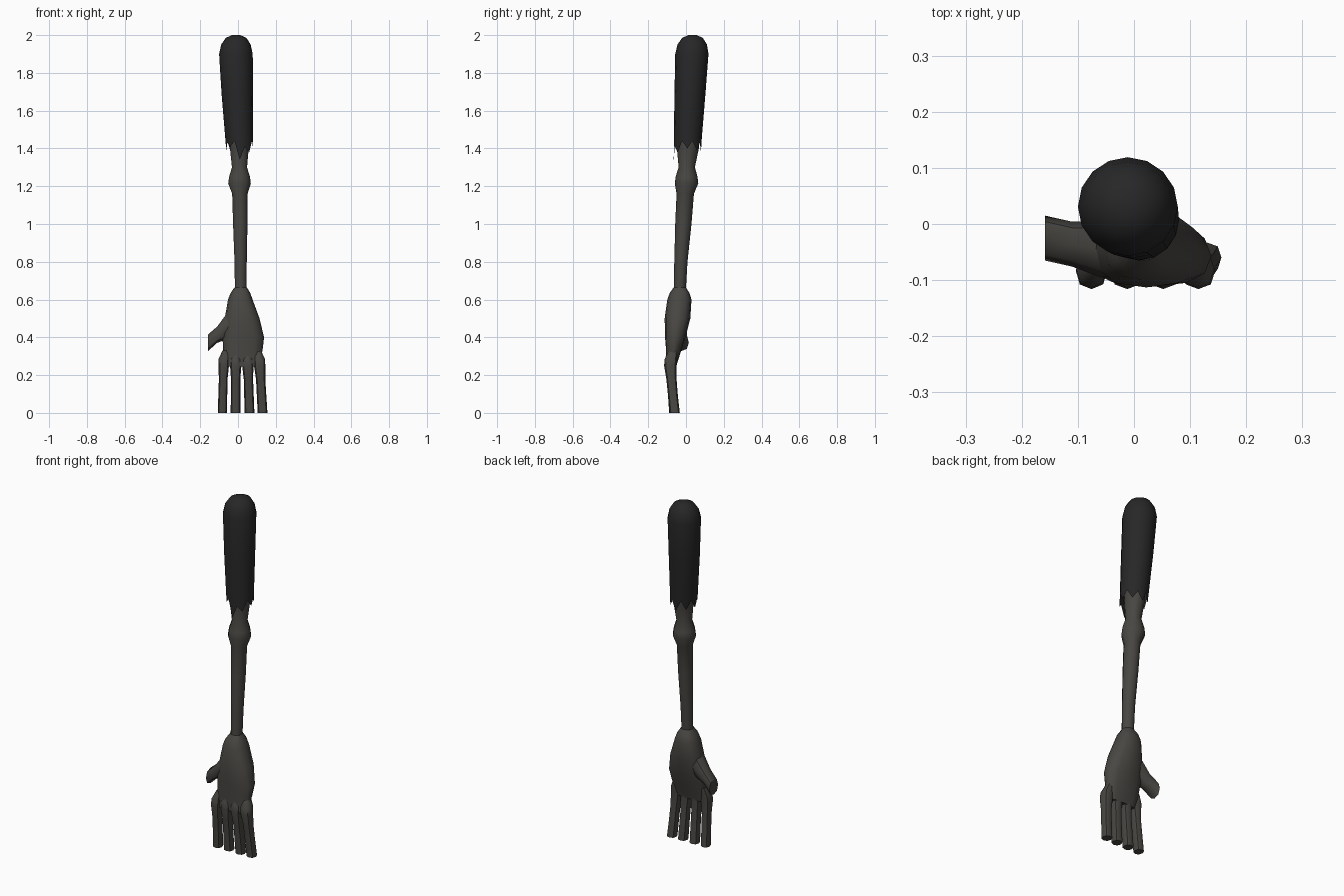
import bpy, bmesh, math


def material(name, rgb):
    m = bpy.data.materials.new(name)
    m.diffuse_color = (*rgb, 1)
    return m


SKIN = material("dark_skin", (0.065, 0.062, 0.055))
CLOTH = material("black_cloth", (0.02, 0.02, 0.021))


def loft(name, rings, sides, mat, axis="z", cap_start=True, cap_end=True,
         power=1.0, ragged=None, angle=50):
    """Skin elliptical rings (cx, cy, cz, half width, half depth)."""
    bm = bmesh.new()
    loops = []
    for r, (cx, cy, cz, a, b) in enumerate(rings):
        loop = []
        for i in range(sides):
            t = 2 * math.pi * i / sides - math.pi / 2
            c, s = math.cos(t), math.sin(t)
            u = a * math.copysign(abs(c) ** power, c)
            v = b * math.copysign(abs(s) ** power, s)
            if axis == "z":
                dz = ragged[i % len(ragged)] if ragged and r == len(rings) - 1 else 0
                p = (cx + u, cy + v, cz + dz)
            else:
                p = (cx, cy + u, cz + v)
            loop.append(bm.verts.new(p))
        loops.append(loop)
    for p, q in zip(loops, loops[1:]):
        for i in range(sides):
            j = (i + 1) % sides
            bm.faces.new((p[i], p[j], q[j], q[i]))
    if cap_start:
        bm.faces.new(loops[0])
    if cap_end:
        bm.faces.new(loops[-1])
    bmesh.ops.recalc_face_normals(bm, faces=bm.faces)
    me = bpy.data.meshes.new(name)
    bm.to_mesh(me)
    bm.free()
    me.materials.append(mat)
    ob = bpy.data.objects.new(name, me)
    bpy.context.collection.objects.link(ob)
    bpy.ops.object.select_all(action="DESELECT")
    ob.select_set(True)
    bpy.context.view_layer.objects.active = ob
    bpy.ops.object.shade_smooth_by_angle(angle=math.radians(angle))
    return ob


# Sleeve: domed shoulder, slight taper, torn hem
loft("sleeve", [
    (-0.010, 0.035, 2.000, 0.022, 0.022),
    (-0.010, 0.034, 1.985, 0.055, 0.055),
    (-0.011, 0.033, 1.950, 0.078, 0.078),
    (-0.011, 0.031, 1.900, 0.089, 0.088),
    (-0.004, 0.021, 1.690, 0.083, 0.082),
    (0.006, 0.010, 1.460, 0.074, 0.074),
    (0.009, 0.007, 1.410, 0.071, 0.072),
], 16, CLOTH, cap_end=False,
    ragged=[-0.07, 0.0, -0.03, 0.03, -0.01, 0.03, -0.02, 0.02,
            -0.03, 0.03, -0.02, 0.03, -0.02, 0.02, 0.0, 0.03])

# Bare arm with bony elbow
loft("forearm", [
    (0.006, 0.012, 1.480, 0.056, 0.060),
    (0.007, 0.010, 1.400, 0.052, 0.058),
    (0.008, 0.004, 1.300, 0.042, 0.043),
    (0.008, 0.003, 1.250, 0.058, 0.058),
    (0.008, 0.003, 1.215, 0.063, 0.062),
    (0.010, -0.004, 1.160, 0.043, 0.046),
    (0.012, -0.014, 1.000, 0.040, 0.043),
    (0.014, -0.027, 0.800, 0.034, 0.035),
    (0.014, -0.033, 0.650, 0.032, 0.032),
    (0.014, -0.035, 0.600, 0.030, 0.030),
], 10, SKIN)

# Wrist and palm
loft("palm", [
    (0.014, -0.033, 0.665, 0.032, 0.032),
    (0.013, -0.034, 0.635, 0.052, 0.052),
    (0.012, -0.035, 0.600, 0.065, 0.064),
    (0.022, -0.045, 0.500, 0.092, 0.068),
    (0.028, -0.057, 0.400, 0.110, 0.054),
    (0.026, -0.064, 0.340, 0.105, 0.042),
    (0.022, -0.072, 0.290, 0.100, 0.034),
    (0.022, -0.078, 0.245, 0.098, 0.026),
], 12, SKIN, power=0.8)

# Fingers: knuckle x, tip x, tip y, knuckle half width
fingers = {
    "index_finger": (-0.075, -0.083, -0.062, 0.028),
    "middle_finger": (-0.012, -0.013, -0.062, 0.030),
    "ring_finger": (0.051, 0.061, -0.062, 0.030),
    "little_finger": (0.113, 0.130, -0.060, 0.030),
}
for name, (kx, tx, ty, w) in fingers.items():
    mix = lambda t: kx + (tx - kx) * t
    loft(name, [
        (kx * 0.9 + 0.002, -0.068, 0.330, w * 0.6, 0.024),
        (mix(0.0), -0.080, 0.285, w, 0.033),
        (mix(0.1), -0.083, 0.250, w, 0.033),
        (mix(0.4), -0.077, 0.180, w * 0.82, 0.027),
        (mix(0.7), -0.069, 0.090, w * 0.84, 0.026),
        (tx, ty, 0.000, w * 0.86, 0.027),
    ], 8, SKIN, power=0.85)

# Thumb, cut off flat at its side
loft("thumb", [
    (-0.010, -0.048, 0.500, 0.045, 0.070),
    (-0.060, -0.045, 0.457, 0.050, 0.068),
    (-0.110, -0.036, 0.414, 0.040, 0.043),
    (-0.159, -0.025, 0.371, 0.040, 0.044),
], 8, SKIN, axis="x", power=0.9)
